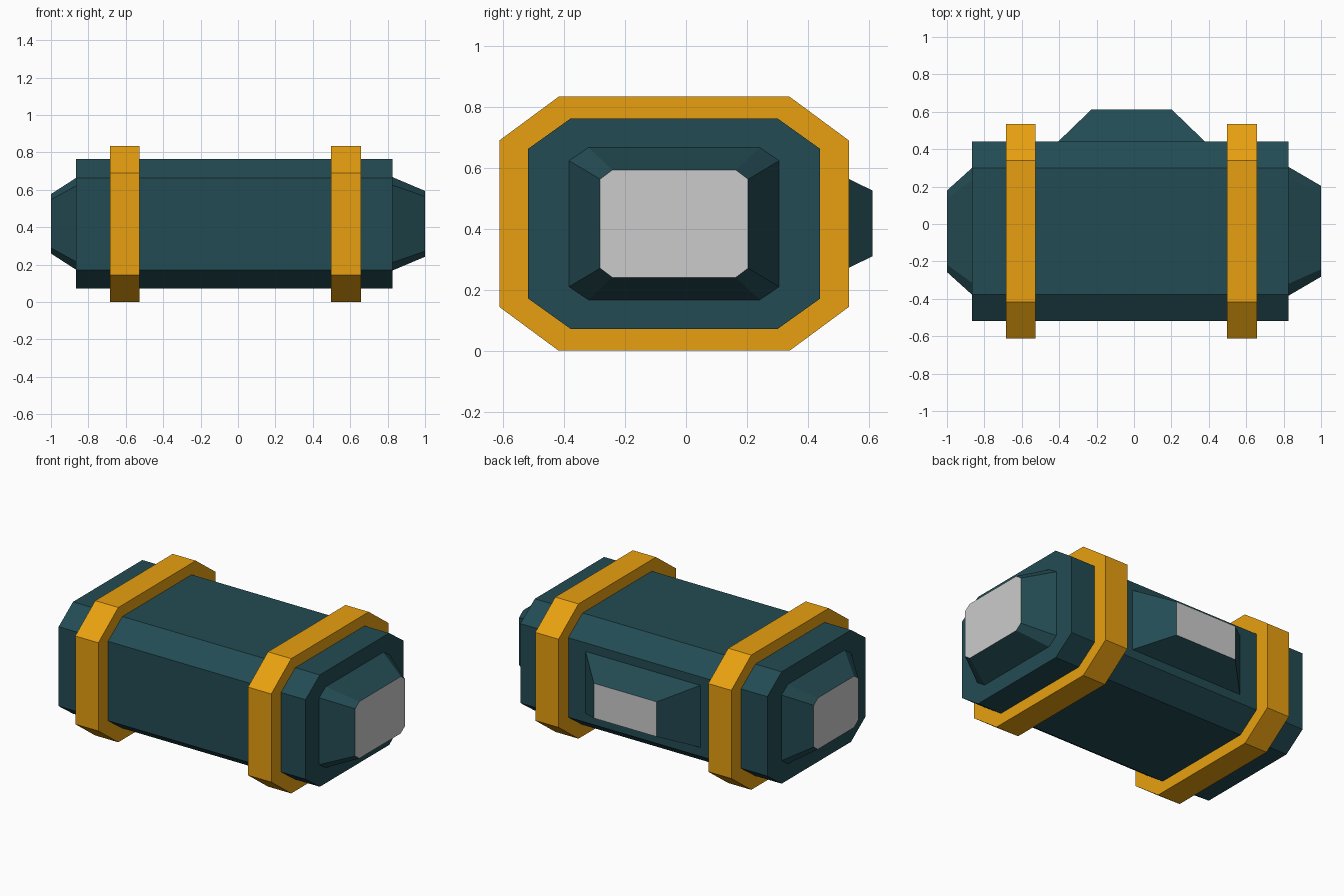
import bpy, bmesh

if "Cube" in bpy.data.objects:
    bpy.data.objects.remove(bpy.data.objects["Cube"])

CY, CZ = -0.039, 0.418   # centre line of the capsule


def material(name, rgb):
    m = bpy.data.materials.new(name)
    m.diffuse_color = (*rgb, 1)
    m.use_nodes = True
    m.node_tree.nodes["Principled BSDF"].inputs["Base Color"].default_value = m.diffuse_color
    return m


teal = material("teal_paint", (0.0168, 0.0708, 0.0865))
gold = material("gold_paint", (0.807, 0.349, 0.005))


def octagon(w, h, cw, ch):
    """Half sizes w, h with corners cut by cw, ch."""
    return [(w, h - ch), (w - cw, h), (cw - w, h), (-w, h - ch),
            (-w, ch - h), (cw - w, -h), (w - cw, -h), (w, ch - h)]


def rectangle(w, h):
    return [(w, h), (-w, h), (-w, -h), (w, -h)]


def along_x(x, u, v):
    return (x, CY + u, CZ + v)


def along_y(y, u, v):
    return (-0.013 + u, y, 0.419 + v)


def loft(name, sections, place, mat=None, caps=True, loop=False):
    """Join cross-sections (position, outline) into one shell."""
    bm = bmesh.new()
    rings = [[bm.verts.new(place(p, u, v)) for u, v in outline]
             for p, outline in sections]
    pairs = list(zip(rings, rings[1:]))
    if loop:
        pairs.append((rings[-1], rings[0]))
    for a, b in pairs:
        n = len(a)
        for i in range(n):
            j = (i + 1) % n
            bm.faces.new((a[i], a[j], b[j], b[i]))
    if caps and not loop:
        bm.faces.new(rings[0])
        bm.faces.new(rings[-1])
    bmesh.ops.recalc_face_normals(bm, faces=bm.faces)
    me = bpy.data.meshes.new(name)
    bm.to_mesh(me)
    bm.free()
    ob = bpy.data.objects.new(name, me)
    bpy.context.collection.objects.link(ob)
    if mat:
        me.materials.append(mat)


def port(name, base_pos, base, tip_pos, tip, place):
    """Tapered teal collar with a flush grey panel at its tip."""
    loft(name + "_collar", [(base_pos, base), (tip_pos, tip)], place, teal, caps=False)
    inner = tip_pos + (base_pos - tip_pos) * 0.05
    back = [(u * 0.98, v * 0.98) for u, v in tip]
    loft(name + "_panel", [(inner, back), (tip_pos, tip)], place)


# Main body
body = octagon(0.479, 0.346, 0.14, 0.10)
loft("body", [(-0.865, body), (0.825, body)], along_x, teal)

# Two raised bands
band = octagon(0.574, 0.417, 0.195, 0.144)
for name, x0, x1 in (("left_band", -0.685, -0.527), ("right_band", 0.498, 0.657)):
    loft(name, [(x0, body), (x0, band), (x1, band), (x1, body)], along_x, gold, loop=True)

# Tapered ports on both ends
port("right_port", 0.825, octagon(0.345, 0.25, 0.064, 0.043),
     1.0, octagon(0.243, 0.176, 0.04, 0.03), along_x)
port("left_port", -0.865, octagon(0.340, 0.246, 0.064, 0.043),
     -1.0, octagon(0.218, 0.159, 0.04, 0.03), along_x)

# Port on the back side
port("back_port", 0.44, rectangle(0.393, 0.192), 0.612, rectangle(0.215, 0.108), along_y)
